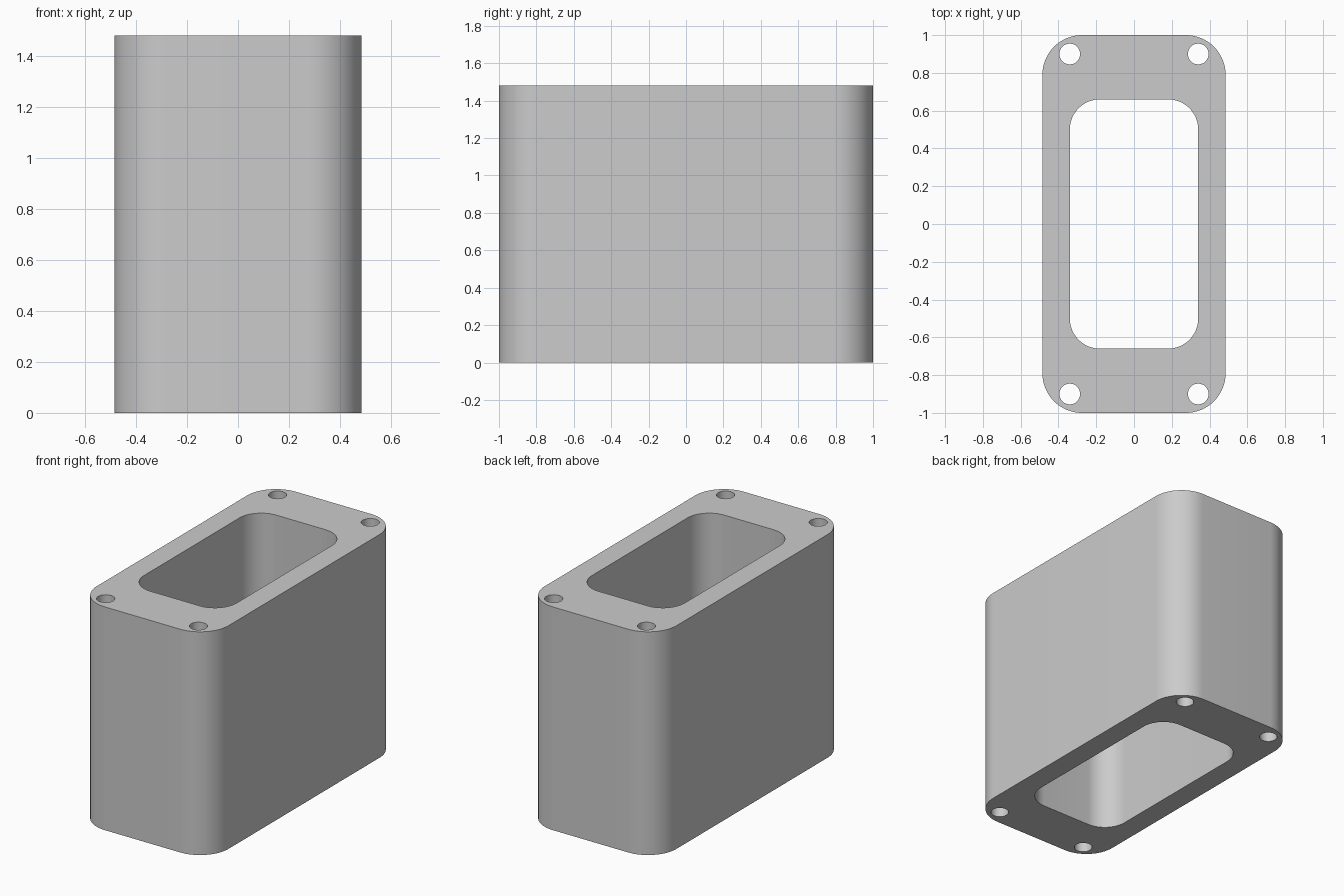
import bpy, bmesh
from math import cos, sin, pi, radians

if "Cube" in bpy.data.objects:
    bpy.data.objects.remove(bpy.data.objects["Cube"], do_unlink=True)

HEIGHT = 1.48


def rounded_rect(half_x, half_y, radius, steps=16):
    """Outline of a rectangle with rounded corners, centred on the origin."""
    points = []
    for quarter, (sx, sy) in enumerate([(1, 1), (-1, 1), (-1, -1), (1, -1)]):
        for i in range(steps + 1):
            a = (quarter + i / steps) * pi / 2
            points.append((sx * (half_x - radius) + radius * cos(a),
                           sy * (half_y - radius) + radius * sin(a)))
    return points


def circle(cx, cy, radius, steps=32):
    return [(cx + radius * cos(2 * pi * i / steps),
             cy + radius * sin(2 * pi * i / steps)) for i in range(steps)]


# Cross-section: outer wall, central opening and four bolt holes
outlines = [rounded_rect(0.485, 1.0, 0.21), rounded_rect(0.34, 0.66, 0.16)]
outlines += [circle(sx * 0.34, sy * 0.9, 0.055) for sx in (-1, 1) for sy in (-1, 1)]

bm = bmesh.new()
edges = []
for outline in outlines:
    verts = [bm.verts.new((x, y, 0)) for x, y in outline]
    edges += [bm.edges.new((verts[i - 1], verts[i])) for i in range(len(verts))]
bmesh.ops.triangle_fill(bm, edges=edges, use_beauty=True, use_dissolve=False)

# Raise the section into a solid block
raised = bmesh.ops.extrude_face_region(bm, geom=bm.faces[:], use_keep_orig=True)
top = [g for g in raised["geom"] if isinstance(g, bmesh.types.BMVert)]
bmesh.ops.translate(bm, verts=top, vec=(0, 0, HEIGHT))
bmesh.ops.recalc_face_normals(bm, faces=bm.faces[:])

mesh = bpy.data.meshes.new("spacer_block")
bm.to_mesh(mesh)
bm.free()
block = bpy.data.objects.new("spacer_block", mesh)
bpy.context.collection.objects.link(block)

# Plain grey finish
grey = bpy.data.materials.new("plain_grey")
grey.use_nodes = True
colour = (0.6, 0.6, 0.6, 1)
grey.diffuse_color = colour
grey.node_tree.nodes["Principled BSDF"].inputs["Base Color"].default_value = colour
mesh.materials.append(grey)

# Smooth round corners, crisp rims
bpy.ops.object.select_all(action="DESELECT")
block.select_set(True)
bpy.context.view_layer.objects.active = block
bpy.ops.object.shade_smooth_by_angle(angle=radians(30))
